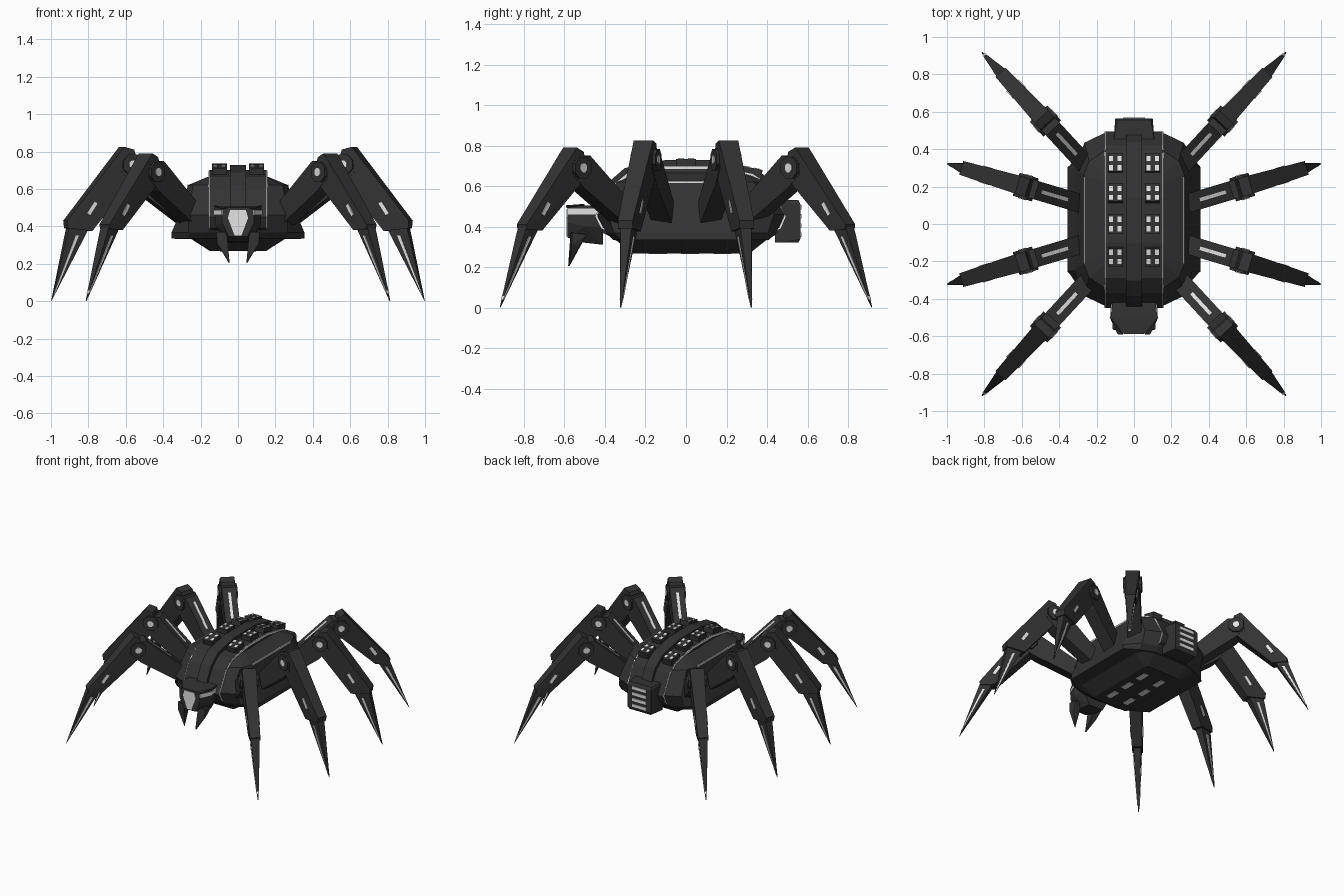
import bpy, bmesh, math
from mathutils import Vector

if "Cube" in bpy.data.objects:
    bpy.data.objects.remove(bpy.data.objects["Cube"])


def material(name, v):
    m = bpy.data.materials.new(name)
    m.diffuse_color = (v, v, v, 1)
    m.use_nodes = True
    m.node_tree.nodes["Principled BSDF"].inputs["Base Color"].default_value = m.diffuse_color
    return m


DARK = material("dark grey", 0.033)
LIGHT = material("light grey", 0.78)


def finish(name, bm, mat):
    bmesh.ops.recalc_face_normals(bm, faces=bm.faces)
    me = bpy.data.meshes.new(name)
    bm.to_mesh(me)
    bm.free()
    me.materials.append(mat)
    ob = bpy.data.objects.new(name, me)
    bpy.context.collection.objects.link(ob)
    return ob


def hull(name, pts, mat=DARK):
    """Convex solid around a few points."""
    bm = bmesh.new()
    vs = [bm.verts.new(p) for p in pts]
    r = bmesh.ops.convex_hull(bm, input=vs)
    junk = {g for g in r["geom_interior"] + r["geom_unused"] if isinstance(g, bmesh.types.BMVert)}
    bmesh.ops.delete(bm, geom=list(junk), context='VERTS')
    bmesh.ops.dissolve_limit(bm, angle_limit=0.01, verts=bm.verts, edges=bm.edges)
    return finish(name, bm, mat)


def box(name, c, size, mat=DARK, tilt=0.0):
    ob = hull(name, [(i * size[0] / 2, j * size[1] / 2, k * size[2] / 2)
                     for i in (-1, 1) for j in (-1, 1) for k in (-1, 1)], mat)
    ob.location = c
    ob.rotation_euler.x = tilt
    return ob


def extrude_x(name, prof, x0, x1, mat=DARK):
    """Closed (y, z) profile extruded along x."""
    bm = bmesh.new()
    a = [bm.verts.new((x0, y, z)) for y, z in prof]
    b = [bm.verts.new((x1, y, z)) for y, z in prof]
    bm.faces.new(a)
    bm.faces.new(b[::-1])
    n = len(prof)
    for i in range(n):
        bm.faces.new((a[i], b[i], b[(i + 1) % n], a[(i + 1) % n]))
    return finish(name, bm, mat)


def sym(pts):
    return [(s * x, y, z) for x, y, z in pts for s in (-1, 1)]


# Hull: stacked twelve-sided rings (z, side, side_y, mid_x, mid_y, end_x, end_y)
RINGS = [(.268, .15, .27, .148, .285, .13, .29), (.332, .25, .29, .22, .34, .15, .37),
         (.334, .355, .28, .26, .34, .15, .385),
         (.368, .355, .275, .265, .38, .152, .42), (.46, .315, .27, .265, .41, .15, .465),
         (.62, .268, .24, .24, .31, .152, .37), (.665, .16, .20, .152, .24, .12, .29)]
bm = bmesh.new()
loops = []
for z, w, sy, mx, my, ex, ey in RINGS:
    q = [(w, sy), (mx, my), (ex, ey)]
    ring = q + [(-x, y) for x, y in q[::-1]]
    ring += [(-x, -y) for x, y in ring]
    loops.append([bm.verts.new((x, y + .025, z)) for x, y in ring])
for a, b in zip(loops, loops[1:]):
    for i in range(12):
        bm.faces.new((a[i], a[(i + 1) % 12], b[(i + 1) % 12], b[i]))
bm.faces.new(loops[0])
bm.faces.new(loops[-1])
finish("hull", bm, DARK)

# Arched deck, spine and light trim lines
ARCH = [(-.36, .36), (-.42, .39), (-.45, .45), (-.37, .60), (-.29, .665), (-.10, .70),
        (.14, .70), (.33, .662), (.42, .60), (.495, .45), (.47, .39), (.41, .36)]


def scaled(path, sy, sz):
    return [(.02 + (y - .02) * sy, .45 + (z - .45) * sz) for y, z in path]


extrude_x("deck", ARCH, -.152, .152)
extrude_x("spine", scaled(ARCH, 1.04, 1.11), -.042, .042)
trim = scaled(ARCH, .998, .995) + scaled(ARCH, .975, .94)[::-1]
for s in (-1, 1):
    extrude_x("deck_trim", trim, s * .150, s * .157, LIGHT)
    box("side_trim", (s * .268, .02, .62), (.005, .46, .01), LIGHT)


def deck_z(y):
    for (y0, z0), (y1, z1) in zip(ARCH[3:9], ARCH[4:9]):
        if y0 <= y <= y1:
            return z0 + (z1 - z0) * (y - y0) / (y1 - y0), math.atan2(z1 - z0, y1 - y0)


# Deck pads with four windows each
for y, lift in ((-.175, .012), (0, .012), (.165, .01), (.325, .004)):
    z, t = deck_z(y)
    z += lift
    for s in (-1, 1):
        box("deck_pad", (s * .1, y, z), (.08, .10, .045), DARK, t)
        for i in (-1, 1):
            for j in (-1, 1):
                dy = j * .025
                box("pad_window", (s * .1 + i * .023, y + dy * math.cos(t), z + .023 + dy * math.sin(t)),
                    (.02, .028, .006), LIGHT, t)

# Underside windows
for x in (-.075, .075):
    for y in (-.14, .02, .18):
        box("belly_window", (x, y, .267), (.04, .09, .006), LIGHT)

# Rear vent box with light bars
hull("vent_box", sym([(.1, .565, .34), (.1, .565, .51), (.09, .555, .53), (.09, .555, .32),
                      (.11, .44, .53), (.11, .44, .32)]))
for z in (.36, .405, .45, .495):
    box("vent_bar", (0, .566, z), (.12, .008, .022), LIGHT)

# Head, face plate, eyes and fangs
hull("head", sym([(.085, -.585, .50), (.085, -.585, .42), (.05, -.585, .345),
                  (.125, -.50, .505), (.12, -.50, .40), (.06, -.50, .32),
                  (.115, -.41, .505), (.11, -.41, .40), (.06, -.41, .31)]))
hull("face_plate", sym([(x, y, z) for y in (-.583, -.589)
                        for x, z in ((.042, .487), (.054, .445), (.018, .35))]), LIGHT)
for s in (-1, 1):
    for n, q in (("front", [(.088, -.588), (.130, -.50), (.12, -.50), (.08, -.583)]),
                 ("rear", [(.130, -.50), (.122, -.43), (.112, -.43), (.12, -.50)])):
        hull(n + "_eye_strip", [(s * x, y, z) for x, y in q for z in (.46, .488)], LIGHT)
    hull("brow", [(s * x, y, z) for x, y, z in
                  [(.06, -.592, .505), (.13, -.50, .512), (.11, -.50, .49), (.06, -.58, .49), (.085, -.592, .495)]])
    hull("fang", [(s * x, y, z) for x, y, z in
                  [(.06, -.57, .37), (.115, -.56, .37), (.115, -.49, .36), (.06, -.49, .36),
                   (.112, -.565, .31), (.10, -.53, .30), (.045, -.582, .205), (.05, -.575, .205)]])

# Legs: outlines as (reach, height, half width)
OUTER = dict(
    hip=(.27, .33), d=(.54, .585), joint=(.30, .69),
    femur=[(-.08, .36), (-.08, .48), (.05, .59), (.24, .75), (.34, .74), (.36, .66), (.28, .59)],
    tibia=[(.33, .79, .05), (.285, .77, .05), (.25, .66, .05), (.655, .41, .036), (.65, .385, .036), (.55, .38, .036)],
    mark=[(.503, .51), (.52, .522), (.56, .463), (.543, .451)],
    tarsus=[(.555, .41), (.65, .40), (.665, .36)], tip=.80)
INNER = dict(
    hip=(.32, .12), d=(.67, .2), joint=(.27, .73),
    femur=[(-.08, .36), (-.08, .48), (.03, .59), (.21, .78), (.31, .77), (.33, .69), (.26, .61)],
    tibia=[(.315, .825, .05), (.26, .81, .05), (.225, .70, .05), (.63, .43, .038), (.625, .39, .038), (.49, .375, .038)],
    mark=[(.463, .522), (.48, .533), (.522, .47), (.505, .459)],
    tarsus=[(.495, .41), (.615, .40), (.62, .36)], tip=.708)


def leg(name, L, sx, sy):
    d = Vector(L["d"]).normalized()
    hx, hy = L["hip"]

    def part(label, pts, mat=DARK):
        hull(name + label, [(sx * (hx + d.x * u - d.y * s * w), sy * (hy + d.y * u + d.x * s * w), v)
                            for u, v, w in pts for s in (-1, 1)], mat)

    part("_femur", [(u, v, .05) for u, v in L["femur"]])
    # light strip lying on the femur's upper edge
    a, b = Vector(L["femur"][2]), Vector(L["femur"][3])
    e = (b - a).normalized()
    n = Vector((-e.y, e.x))
    ends = [a + e * .01, b - e * .04]
    part("_femur_strip", [(*(p + n * k), .0095) for p in ends for k in (-.004, .004)], LIGHT)
    # knee hub and cap
    ju, jv = L["joint"]
    for label, r, w, m in (("_hub", .058, .064, DARK), ("_hub_cap", .024, .068, LIGHT)):
        part(label, [(ju + r * math.cos(k * math.pi / 4 + .39), jv + r * math.sin(k * math.pi / 4 + .39), w)
                     for k in range(8)], m)
    part("_tibia", L["tibia"])
    part("_tibia_mark", [(u, v, .046) for u, v in L["mark"]], LIGHT)
    # pointed foot with a light sliver on both sides
    tip = L["tip"]
    part("_foot", [(u, v, .029) for u, v in L["tarsus"]] + [(tip, 0, .003)])
    mu = (L["tarsus"][0][0] + L["tarsus"][2][0]) / 2 + .015
    part("_foot_strip", [(mu - .009, .35, .032), (mu + .009, .35, .032),
                         (tip - .018, .04, .0088), (tip - .013, .04, .0088)], LIGHT)


for sx, side in ((-1, "left"), (1, "right")):
    for sy, end in ((-1, "front"), (1, "rear")):
        leg(f"{end}_outer_leg_{side}", OUTER, sx, sy)
        leg(f"{end}_inner_leg_{side}", INNER, sx, sy)
